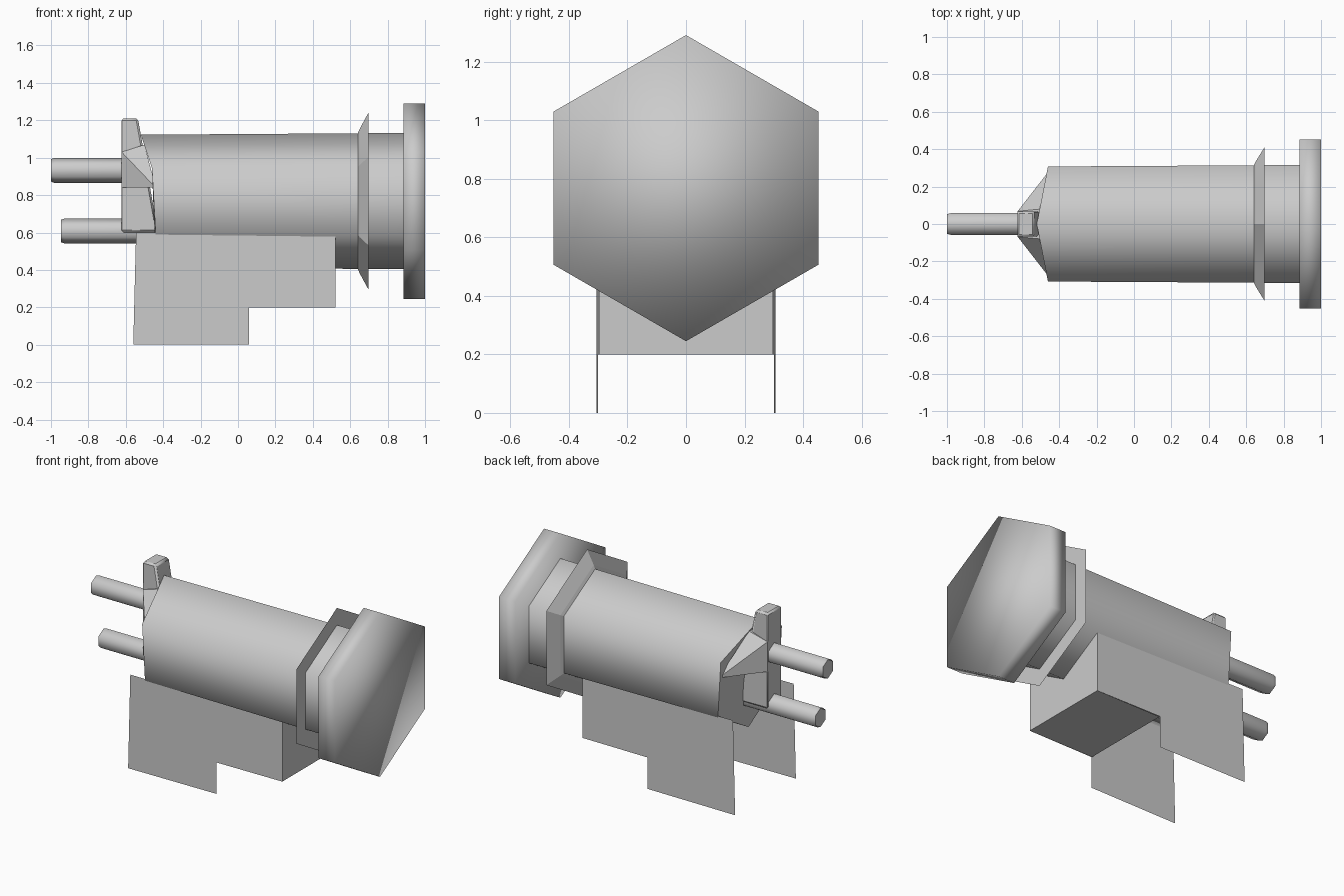
import bpy, bmesh, math

cube = bpy.data.objects.get("Cube")
if cube:
    bpy.data.objects.remove(cube, do_unlink=True)

grey = bpy.data.materials.new("plain_grey")
grey.use_nodes = True
grey.diffuse_color = (0.6, 0.6, 0.6, 1)
bsdf = next(n for n in grey.node_tree.nodes if n.type == 'BSDF_PRINCIPLED')
bsdf.inputs["Base Color"].default_value = (0.6, 0.6, 0.6, 1)

AXIS_Z = 0.768


def finish(name, bm, smooth=None):
    """Turn a bmesh into an object; smooth is the sharp-edge angle in degrees."""
    mesh = bpy.data.meshes.new(name)
    bm.to_mesh(mesh)
    bm.free()
    mesh.materials.append(grey)
    ob = bpy.data.objects.new(name, mesh)
    bpy.context.collection.objects.link(ob)
    if smooth:
        bpy.ops.object.select_all(action='DESELECT')
        ob.select_set(True)
        bpy.context.view_layer.objects.active = ob
        bpy.ops.object.shade_smooth_by_angle(angle=math.radians(smooth))
    return ob


def hex_tube(name, stations, zc=AXIS_Z, smooth=None, end_shift=(0,) * 6):
    """Capped hexagonal tube along x; end_shift moves the first ring in x."""
    bm = bmesh.new()
    rings = []
    for i, (x, r) in enumerate(stations):
        ring = []
        for k in range(6):
            a = math.radians(90 + 60 * k)
            dx = end_shift[k] if i == 0 else 0
            ring.append(bm.verts.new((x + dx, r * math.cos(a), zc + r * math.sin(a))))
        rings.append(ring)
    for a, b in zip(rings, rings[1:]):
        for k in range(6):
            n = (k + 1) % 6
            bm.faces.new((a[k], a[n], b[n], b[k]))
    bm.faces.new(rings[0])
    bm.faces.new(rings[-1])
    bmesh.ops.recalc_face_normals(bm, faces=bm.faces)
    return finish(name, bm, smooth)


def hull(name, points, smooth=None):
    """Convex solid from points, mirrored across y."""
    bm = bmesh.new()
    for x, y, z in points:
        for s in (1, -1):
            bm.verts.new((x, s * y, z))
    bmesh.ops.convex_hull(bm, input=bm.verts)
    bmesh.ops.recalc_face_normals(bm, faces=bm.faces)
    return finish(name, bm, smooth)


# Barrel with its pointed top corner at the pin end
hex_tube("barrel", [(-0.44, 0.355), (0.89, 0.364)], smooth=65,
         end_shift=(-0.08, -0.02, 0, 0, 0, -0.02))

# Flared collar and end flange
hex_tube("collar", [(0.635, 0.35), (0.65, 0.385), (0.697, 0.472)])
hex_tube("end_flange", [(0.885, 0.523), (1.0, 0.523)], smooth=180)

# Upright post, with chamfered edges
post = hull("post", [(-0.622, 0.068, 0.6), (-0.622, 0.068, 1.21),
                     (-0.535, 0.068, 1.21), (-0.44, 0.068, 0.67),
                     (-0.44, 0.068, 0.6)], smooth=65)
bev = post.modifiers.new("chamfer", 'BEVEL')
bev.width = 0.025
bev.segments = 1

# Wings sweeping from the post to the barrel sides
hull("wings", [(-0.622, 0.068, 0.84), (-0.622, 0.068, 1.03),
               (-0.5, 0.08, 1.07), (-0.44, 0.302, 0.84)], smooth=30)

# Two pins with slightly narrowed tips
for name, x0, x1, zc in (("upper_pin", -1.0, -0.55, 0.932),
                         ("lower_pin", -0.947, -0.44, 0.608)):
    hex_tube(name, [(x0, 0.06), (x0 + 0.02, 0.067), (x1, 0.067)], zc, smooth=65)

# Thin skirt: two stepped side plates, a front wall and a step floor
bm = bmesh.new()
outline = [(-0.545, 0.6), (0.52, 0.588), (0.52, 0.2), (0.06, 0.2),
           (0.06, 0.0), (-0.56, 0.0)]
for s in (1, -1):
    v = [bm.verts.new((x, s * (0.301 - 0.008 * x), z)) for x, z in outline]
    f = bm.faces.new(v)
    f.normal_update()
    if f.normal.y * s < 0:
        f.normal_flip()
y = 0.297
bm.faces.new([bm.verts.new(p) for p in
              ((0.52, -y, 0.2), (0.52, y, 0.2), (0.52, y, 0.588), (0.52, -y, 0.588))])
bm.faces.new([bm.verts.new(p) for p in
              ((0.06, -y, 0.2), (0.06, y, 0.2), (0.52, y, 0.2), (0.52, -y, 0.2))])
finish("skirt", bm)
